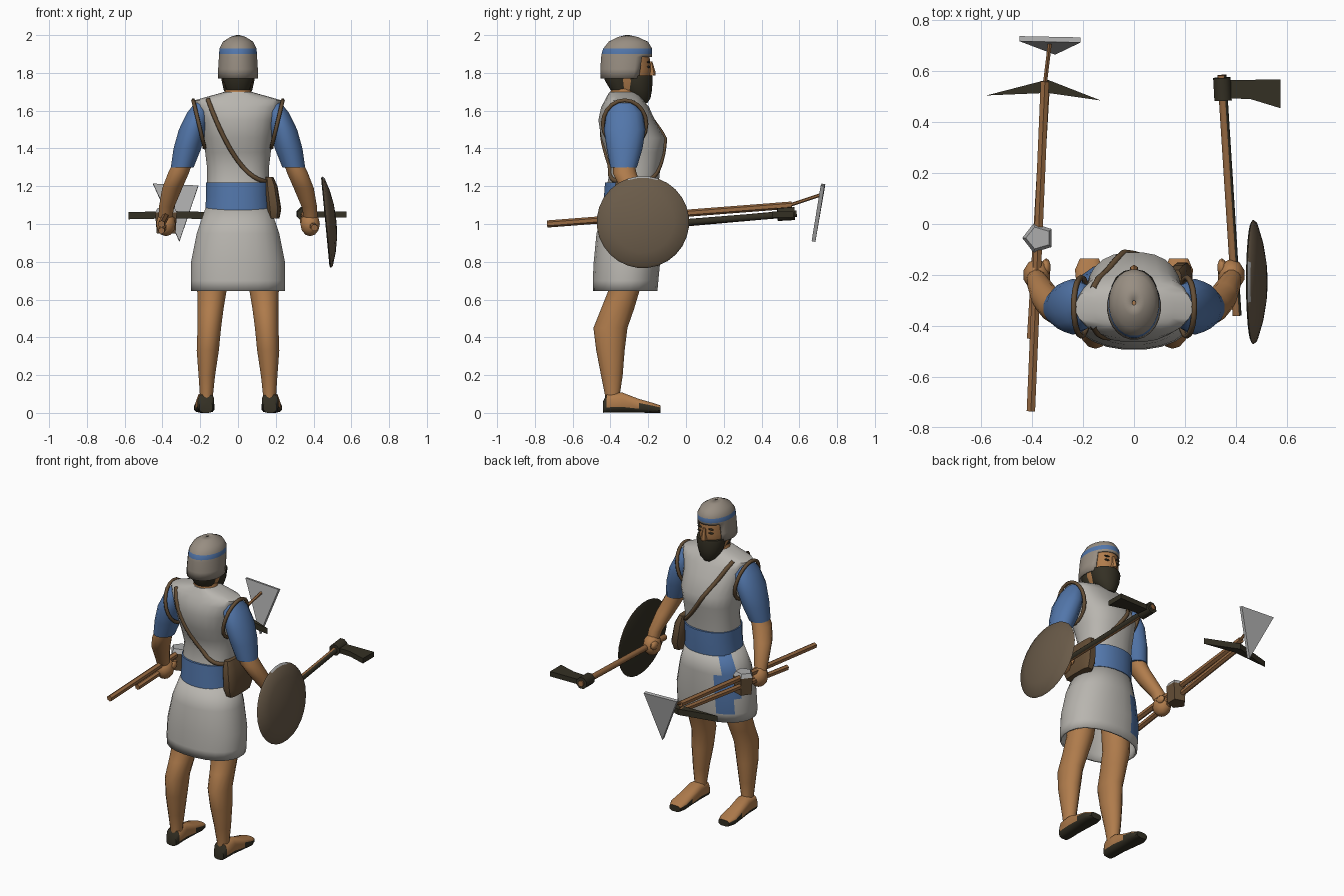
import bpy, bmesh, math
from mathutils import Vector, Matrix

cube = bpy.data.objects.get("Cube")
if cube:
    bpy.data.objects.remove(cube, do_unlink=True)


def material(name, r, g, b):
    lin = [((c / 255 + 0.055) / 1.055) ** 2.4 for c in (r, g, b)] + [1.0]
    m = bpy.data.materials.new(name)
    m.use_nodes = True
    m.diffuse_color = lin
    m.node_tree.nodes["Principled BSDF"].inputs["Base Color"].default_value = lin
    return m


cloth = material("pale_cloth", 184, 181, 175)
blue = material("blue_cloth", 82, 118, 170)
skin = material("skin", 176, 124, 76)
felt = material("helmet_grey", 152, 142, 130)
dark = material("dark_iron_and_hair", 52, 48, 36)
leather = material("leather", 100, 78, 54)
hide = material("shield_hide", 106, 91, 73)
wood = material("wood", 152, 106, 66)
steel = material("steel", 172, 172, 172)


def finish(name, bm, mats, rule=None, angle=40):
    """Turn a bmesh into a shaded object; rule(center, normal) picks a material."""
    bmesh.ops.recalc_face_normals(bm, faces=bm.faces)
    for f in bm.faces:
        f.smooth = True
        if rule:
            f.material_index = rule(f.calc_center_median(), f.normal)
    mesh = bpy.data.meshes.new(name)
    bm.to_mesh(mesh)
    bm.free()
    mesh.set_sharp_from_angle(angle=math.radians(angle))
    for m in mats:
        mesh.materials.append(m)
    ob = bpy.data.objects.new(name, mesh)
    bpy.context.collection.objects.link(ob)
    return ob


def loft(name, rings, mats, n=16, power=1.0, rule=None, matrix=None, caps=True, cut=None, thick=0, angle=40):
    """Rings are (height, half width, y back, y front, x centre)."""
    bm = bmesh.new()
    loops = []
    for z, rx, yb, yf, *cx in rings:
        loop = []
        for i in range(n):
            a = 2 * math.pi * (i + 0.5) / n
            c, s = [math.copysign(abs(v) ** power, v) for v in (math.cos(a), math.sin(a))]
            loop.append(bm.verts.new(((cx[0] if cx else 0) + rx * c, (yb + yf) / 2 + (yf - yb) / 2 * s, z)))
        loops.append(loop)
    for lo, hi in zip(loops, loops[1:]):
        for i in range(n):
            j = (i + 1) % n
            bm.faces.new((lo[i], lo[j], hi[j], hi[i]))
    if caps:
        bm.faces.new(loops[0])
        bm.faces.new(loops[-1])
    if cut:
        gone = [f for f in bm.faces if cut(f.calc_center_median())]
        bmesh.ops.delete(bm, geom=gone, context='FACES')
    if matrix:
        bm.transform(matrix)
    ob = finish(name, bm, mats, rule, angle)
    if thick:
        mod = ob.modifiers.new("thickness", 'SOLIDIFY')
        mod.thickness = thick
    return ob


def rod(name, a, b, r, mats, n=6, r2=None, rule=None):
    a, b = Vector(a), Vector(b)
    m = Matrix.Translation(a) @ (b - a).to_track_quat('Z', 'Y').to_matrix().to_4x4()
    r2 = r if r2 is None else r2
    return loft(name, [(0, r, -r, r), ((b - a).length, r2, -r2, r2)], mats, n, rule=rule, matrix=m, angle=50)


def plate(name, pts, vec, mats, rule=None):
    bm = bmesh.new()
    face = bm.faces.new([bm.verts.new(p) for p in pts])
    ext = bmesh.ops.extrude_face_region(bm, geom=[face], use_keep_orig=True)
    verts = [v for v in ext["geom"] if isinstance(v, bmesh.types.BMVert)]
    bmesh.ops.translate(bm, verts=verts, vec=vec)
    return finish(name, bm, mats, rule, 20)


def ball(name, center, size, mat):
    bm = bmesh.new()
    m = Matrix.Translation(center) @ Matrix.Diagonal((*size, 1))
    bmesh.ops.create_uvsphere(bm, u_segments=10, v_segments=6, radius=1, matrix=m)
    return finish(name, bm, [mat])


def cord(name, pts, r, mat, cyclic=False):
    cu = bpy.data.curves.new(name, 'CURVE')
    cu.dimensions = '3D'
    cu.bevel_depth = r
    cu.bevel_resolution = 1
    sp = cu.splines.new('POLY')
    sp.points.add(len(pts) - 1)
    for p, co in zip(sp.points, pts):
        p.co = (*co, 1)
    sp.use_cyclic_u = cyclic
    cu.materials.append(mat)
    ob = bpy.data.objects.new(name, cu)
    bpy.context.collection.objects.link(ob)


# Tunic top, belt and skirt
vest = [(1.2, .165, -.42, -.145), (1.3, .165, -.4, -.135), (1.38, .175, -.425, -.12), (1.455, .188, -.45, -.11),
        (1.55, .2, -.465, -.165), (1.62, .225, -.45, -.195), (1.655, .23, -.43, -.225), (1.675, .16, -.42, -.24),
        (1.7, .07, -.405, -.265)]
loft("tunic_top", vest, [cloth], 24, .85)
loft("belt", [(1.07, .175, -.44, -.135), (1.15, .17, -.435, -.13), (1.22, .172, -.43, -.13)], [blue], 24, .9)


def sash(c, n):
    a = math.degrees(math.atan2((c.y + .31) / .18, c.x / .25))
    return 1 if 118 < a < 148 and c.z > .7 else 0


loft("skirt", [(.645, .25, -.495, -.15), (.7, .252, -.495, -.145), (.8, .25, -.49, -.135), (.95, .22, -.475, -.135),
               (1.09, .172, -.435, -.14)], [cloth, blue], 24, .9, sash, caps=False, thick=.012)

# Shoulder strap following the tunic, front and back
def tunic_y(x, z, front):
    for a, b in zip(vest, vest[1:]):
        if a[0] <= z <= b[0]:
            t = (z - a[0]) / (b[0] - a[0])
            w, yb, yf = [a[k] + (b[k] - a[k]) * t for k in (1, 2, 3)]
            s = max(0, 1 - min(1, abs(x) / w) ** 2.35) ** .425
            return (yb + yf) / 2 + (yf - yb) / 2 * s * (1 if front else -1)
    return -.3


for side, front, bend in (("front", True, 1.4), ("back", False, 2)):
    path = []
    for i in range(17):
        t = i / 16
        x, z = -.16 + .32 * t, 1.225 + .435 * (1 - t) ** bend
        path.append((x, tunic_y(x, z, front), z))
    cord("strap_" + side, path, .013, leather)

# Hip pouch
loft("pouch", [(1.03, .03, -.37, -.17, .19), (1.08, .04, -.39, -.15, .19), (1.2, .035, -.38, -.16, .175),
               (1.25, .022, -.36, -.18, .165)], [leather], 12, .5)

# Arms, legs and feet
for s, side in ((1, "left"), (-1, "right")):
    loft(side + "_sleeve", [(1.3, .062, -.4, -.26, .295 * s), (1.4, .075, -.42, -.23, .268 * s),
                            (1.5, .075, -.435, -.215, .24 * s), (1.59, .06, -.42, -.23, .21 * s),
                            (1.64, .03, -.38, -.27, .2 * s)], [blue], 14)
    loft(side + "_forearm", [(1.03, .037, -.25, -.175, .385 * s), (1.09, .042, -.28, -.185, .378 * s),
                             (1.19, .055, -.35, -.23, .348 * s), (1.27, .057, -.39, -.26, .315 * s),
                             (1.34, .052, -.385, -.275, .285 * s)], [skin], 12)
    ball(side + "_fist", (.382 * s, -.2, 1.0), (.054, .062, .065), skin)
    ball(side + "_thumb", (.345 * s, -.17, 1.015), (.018, .035, .025), skin)
    cord(side + "_armhole_trim", [((.207 + .03 * math.sin(a)) * s, -.325 + .115 * math.cos(a), 1.53 + .125 * math.sin(a))
                                  for a in [k * math.pi / 10 for k in range(20)]], .011, leather, True)
    loft(side + "_leg", [(.05, .036, -.43, -.34, .165 * s), (.1, .036, -.43, -.35, .167 * s),
                         (.2, .045, -.45, -.335, .165 * s), (.33, .06, -.475, -.325, .16 * s),
                         (.45, .064, -.49, -.31, .152 * s), (.55, .07, -.45, -.275, .145 * s),
                         (.65, .08, -.41, -.245, .138 * s), (.85, .085, -.41, -.22, .125 * s)], [skin], 14)
    loft(side + "_foot", [(-.44, .035, -.06, 0, .17 * s), (-.42, .045, -.1, 0, .17 * s), (-.34, .046, -.11, 0, .172 * s),
                          (-.25, .05, -.075, 0, .176 * s), (-.18, .055, -.055, 0, .178 * s),
                          (-.135, .038, -.04, 0, .175 * s)], [skin, dark], 12, .65,
         lambda c, n: 1 if c.z < .035 or c.y < -.42 else 0, Matrix.Rotation(-math.pi / 2, 4, 'X'))

# Neck, head, beard and hair
loft("neck", [(1.6, .085, -.41, -.25), (1.69, .08, -.405, -.25), (1.72, .06, -.39, -.27), (1.78, .06, -.39, -.27)], [skin], 14)
loft("face", [(1.7, .06, -.37, -.23), (1.76, .083, -.41, -.195), (1.82, .088, -.42, -.184), (1.9, .088, -.42, -.192)], [skin], 16)
loft("beard", [(1.64, .03, -.26, -.205), (1.665, .055, -.29, -.188), (1.71, .078, -.33, -.18), (1.77, .091, -.35, -.176),
               (1.785, .09, -.35, -.179)], [dark], 14)
loft("hair", [(1.71, .062, -.4, -.29), (1.76, .08, -.43, -.27), (1.82, .09, -.435, -.265)], [dark], 14)
loft("nose", [(1.785, .018, -.2, -.163), (1.8, .018, -.2, -.16), (1.86, .009, -.2, -.178)], [skin], 6)
for s, side in ((1, "left"), (-1, "right")):
    for part, z, h in (("eye", 1.832, .006), ("brow", 1.857, .005)):
        ball(side + "_" + part, (.038 * s, -.199, z), (.02, .008, h), dark)

# Helmet with open face and blue band
loft("helmet", [(1.77, .106, -.455, -.2), (1.82, .106, -.455, -.19), (1.885, .102, -.45, -.18), (1.9, .101, -.448, -.178),
                (1.928, .099, -.44, -.178), (1.965, .08, -.41, -.2), (1.99, .042, -.36, -.255), (2.0, .008, -.32, -.3)],
     [felt, blue], 24, rule=lambda c, n: 1 if 1.9 < c.z < 1.928 else 0, caps=False,
     cut=lambda c: c.z < 1.885 and c.y > -.25, thick=.008)

# Round shield, domed outward
tilt = Matrix.Translation((.468, -.228, 1.01)) @ Matrix.Rotation(math.radians(84.6), 4, 'Y')
loft("shield", [(d, r, -r, r) for d, r in ((-.006, .235), (0, .245), (.012, .235), (.034, .165), (.048, .09), (.053, .02))],
     [hide, dark, steel], 28, rule=lambda c, n: 1 if n.x < -.5 else 2 if c.z > 1.235 else 0, matrix=tilt)

# Axe
rod("axe_handle", (.405, -.36, .98), (.345, .585, 1.055), .019, [wood, dark], 8, rule=lambda c, n: 1 if n.x > .2 else 0)
rod("axe_socket", (.35, .485, 1.05), (.345, .575, 1.055), .037, [dark], 8)
plate("axe_blade", [(.36, .565, 1.035), (.575, .568, 1.035), (.575, .455, 1.035), (.46, .49, 1.035), (.36, .495, 1.035)],
      (0, 0, .032), [dark])

# Hoe with a bent shank and triangular blade
rod("hoe_handle", (-.405, -.735, 1.0), (-.35, .56, 1.1), .019, [wood])
rod("hoe_shank", (-.35, .55, 1.1), (-.33, .715, 1.155), .009, [wood])
plate("hoe_blade", [(-.45, .738, 1.21), (-.21, .733, 1.2), (-.31, .685, .905)], (0, -.02, .004), [steel])

# Pick
rod("pick_handle", (-.405, -.45, .965), (-.345, .56, 1.055), .018, [wood])
plate("pick_head", [(-.58, .505, 1.025), (-.34, .567, 1.03), (-.13, .485, 1.025), (-.34, .515, 1.03)], (0, 0, .038), [dark])

# Five-sided mallet held upright
loft("mallet", [(.95, .055, -.11, 0, -.375), (1.06, .064, -.115, .005, -.375), (1.085, .05, -.1, -.01, -.375)],
     [leather, steel], 5, rule=lambda c, n: 1 if n.z > .4 else 0, angle=20)
rod("mallet_handle", (-.38, -.24, 1.0), (-.375, -.05, 1.01), .014, [wood])
